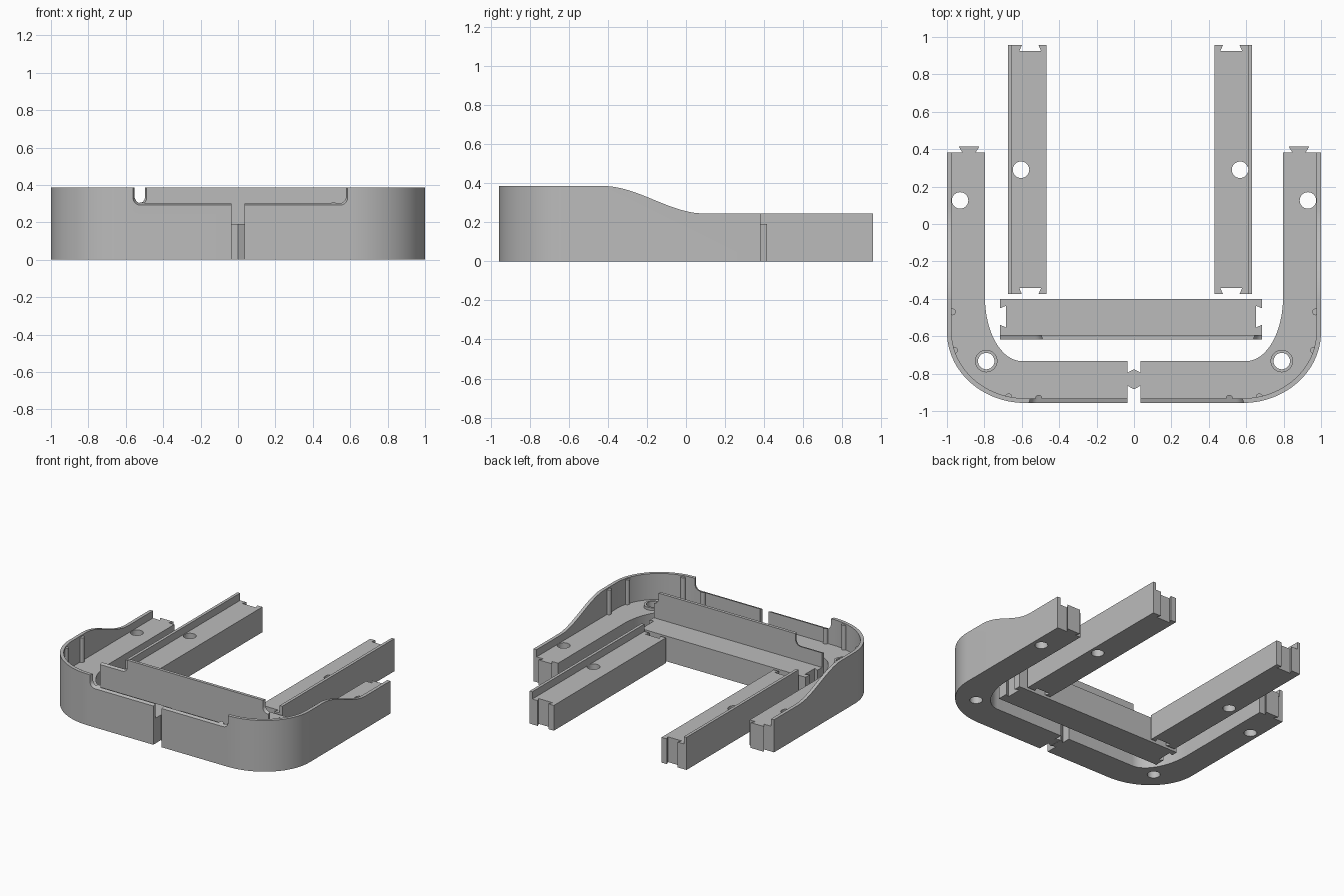
import bpy, bmesh, math

cube = bpy.data.objects.get("Cube")
if cube:
    bpy.data.objects.remove(cube, do_unlink=True)

FLOOR, TOP, LOW = 0.19, 0.385, 0.245
WALL = 0.025

grey = bpy.data.materials.new("plain grey")
grey.use_nodes = True
grey.diffuse_color = (0.5, 0.5, 0.5, 1)
grey.node_tree.nodes["Principled BSDF"].inputs["Base Color"].default_value = (0.5, 0.5, 0.5, 1)


def prism(name, pts, lo, hi, axis="z", end_pts=None):
    """Extrude a 2D outline along an axis, optionally tapering to a second outline."""
    place = {"x": lambda a, b, h: (h, a, b),
             "y": lambda a, b, h: (a, h, b),
             "z": lambda a, b, h: (a, b, h)}[axis]
    bm = bmesh.new()
    start = [bm.verts.new(place(a, b, lo)) for a, b in pts]
    end = [bm.verts.new(place(a, b, hi)) for a, b in end_pts or pts]
    bm.faces.new(start)
    bm.faces.new(end)
    n = len(pts)
    for i in range(n):
        j = (i + 1) % n
        bm.faces.new((start[i], start[j], end[j], end[i]))
    bmesh.ops.recalc_face_normals(bm, faces=bm.faces)
    mesh = bpy.data.meshes.new(name)
    bm.to_mesh(mesh)
    bm.free()
    mesh.materials.append(grey)
    obj = bpy.data.objects.new(name, mesh)
    bpy.context.collection.objects.link(obj)
    return obj


def combine(obj, tool, operation="DIFFERENCE"):
    """Apply a boolean and discard the tool."""
    mod = obj.modifiers.new("shape", "BOOLEAN")
    mod.operation, mod.solver, mod.object = operation, "EXACT", tool
    bpy.ops.object.select_all(action="DESELECT")
    bpy.context.view_layer.objects.active = obj
    obj.select_set(True)
    bpy.ops.object.modifier_apply(modifier=mod.name)
    bpy.data.objects.remove(tool, do_unlink=True)


def arc(cx, cy, rx, ry, a0, a1, n=20):
    angles = [math.radians(a0 + (a1 - a0) * i / n) for i in range(n + 1)]
    return [(cx + rx * math.cos(a), cy + ry * math.sin(a)) for a in angles]


def rect(x0, x1, y0, y1):
    return [(x0, y0), (x1, y0), (x1, y1), (x0, y1)]


def rod(x, y, r, lo, hi):
    return prism("rod", arc(x, y, r, r, 0, 350, 35), lo, hi)


def notch(x0, x1, grow=0.0):
    """Wide opening with rounded lower corners."""
    x0, x1, z, r = x0 - grow, x1 + grow, 0.308 - grow, 0.04
    return ([(x0, 1)] + arc(x0 + r, z + r, r, r, 180, 270, 6)
            + arc(x1 - r, z + r, r, r, 270, 360, 6) + [(x1, 1)])


def cut_notch(obj, x0, x1, y):
    combine(obj, prism("notch", notch(x0, x1, 0.018), y - 0.005, y + 0.05, "y", notch(x0, x1)))


def socket(obj, x, y, dx, dy):
    """Dovetail slot sunk into an end face; (dx, dy) points into the part."""
    pts = []
    for depth, half in ((-0.01, 0.04), (0.032, 0.058), (0.032, -0.058), (-0.01, -0.04)):
        pts.append((x + dx * depth - dy * half, y + dy * depth + dx * half))
    combine(obj, prism("socket", pts, -0.1, FLOOR + 0.02))


def finish(obj):
    bpy.ops.object.select_all(action="DESELECT")
    bpy.context.view_layer.objects.active = obj
    obj.select_set(True)
    bpy.ops.object.shade_smooth_by_angle(angle=math.radians(30))


def corner(name, s):
    """Curved corner tray with outer wall; s is the side sign."""
    def flip(pts):
        return [(s * x, y) for x, y in pts]

    outer = arc(0.58, -0.577, 0.42, 0.38, 0, -90, 28)
    outline = ([(0.035, -0.733)] + arc(0.60, -0.39, 0.197, 0.343, -90, 0)
               + [(0.797, 0.382), (0.847, 0.382), (0.827, 0.414), (0.937, 0.414),
                  (0.917, 0.382), (1, 0.382)] + outer
               + [(0.035, -0.957), (0.035, -0.865), (0.001, -0.883),
                  (0.001, -0.777), (0.035, -0.795)])
    obj = prism(name, flip(outline), 0, TOP)

    # Hollow above the floor
    inner = arc(0.58, -0.577, 0.42 - WALL, 0.38 - WALL, 0, -90, 28)
    cavity = [(1 - WALL, 1)] + inner + [(-0.1, -0.957 + WALL), (-0.1, 1)]
    combine(obj, prism("cavity", flip(cavity), FLOOR, 1))

    # Half-round ribs on the wall and the raised boss
    for x, y in ((0.971, -0.47), (0.961, -0.675), (0.67, -0.924), (0.51, -0.932)):
        combine(obj, rod(s * x, y, 0.018, FLOOR - 0.05, TOP - 0.01), "UNION")
    combine(obj, rod(s * 0.79, -0.733, 0.06, FLOOR - 0.05, FLOOR + 0.02), "UNION")
    for x, y in ((0.79, -0.733), (0.93, 0.126)):
        combine(obj, rod(s * x, y, 0.044, -0.1, 0.3))

    # Sweeping wall top
    slope = []
    for i in range(25):
        t = i / 24
        slope.append((-0.42 + 0.51 * t, TOP - (TOP - LOW) * t * t * (3 - 2 * t)))
    combine(obj, prism("slope", slope + [(1, LOW), (1, 0.6), (-0.42, 0.6)], -1.1, 1.1, "x"))

    # Front opening
    cut_notch(obj, -0.545, 0.57, -0.957)
    finish(obj)


def rail(name, outer_x, inner_x, slot_x, hole_x):
    """Straight side rail with a low outer wall."""
    s = 1 if outer_x > 0 else -1
    y0, y1 = -0.375, 0.957
    obj = prism(name, rect(inner_x, outer_x, y0, y1), 0, LOW)
    combine(obj, prism("cavity", rect(outer_x - s * 0.022, inner_x - s * 0.1, -1, 1.2), FLOOR, 1))
    socket(obj, slot_x, y1, 0, -1)
    socket(obj, slot_x, y0, 0, 1)
    combine(obj, rod(hole_x, 0.29, 0.044, -0.1, 0.4))
    finish(obj)


corner("left_corner_tray", 1)
corner("right_corner_tray", -1)
rail("left_rail", 0.631, 0.43, 0.52, 0.567)
rail("right_rail", -0.674, -0.467, -0.555, -0.604)

# Cross bar with tall front wall, lowered at both ends
bar = prism("cross_bar", rect(-0.716, 0.684, -0.617, -0.40), 0, TOP)
combine(bar, prism("cavity", rect(-1, 1, -0.594, 0), FLOOR, 1))
socket(bar, -0.716, -0.495, 1, 0)
socket(bar, 0.684, -0.495, -1, 0)
cut_notch(bar, -1, -0.505, -0.617)
cut_notch(bar, 0.655, 1, -0.617)
finish(bar)
